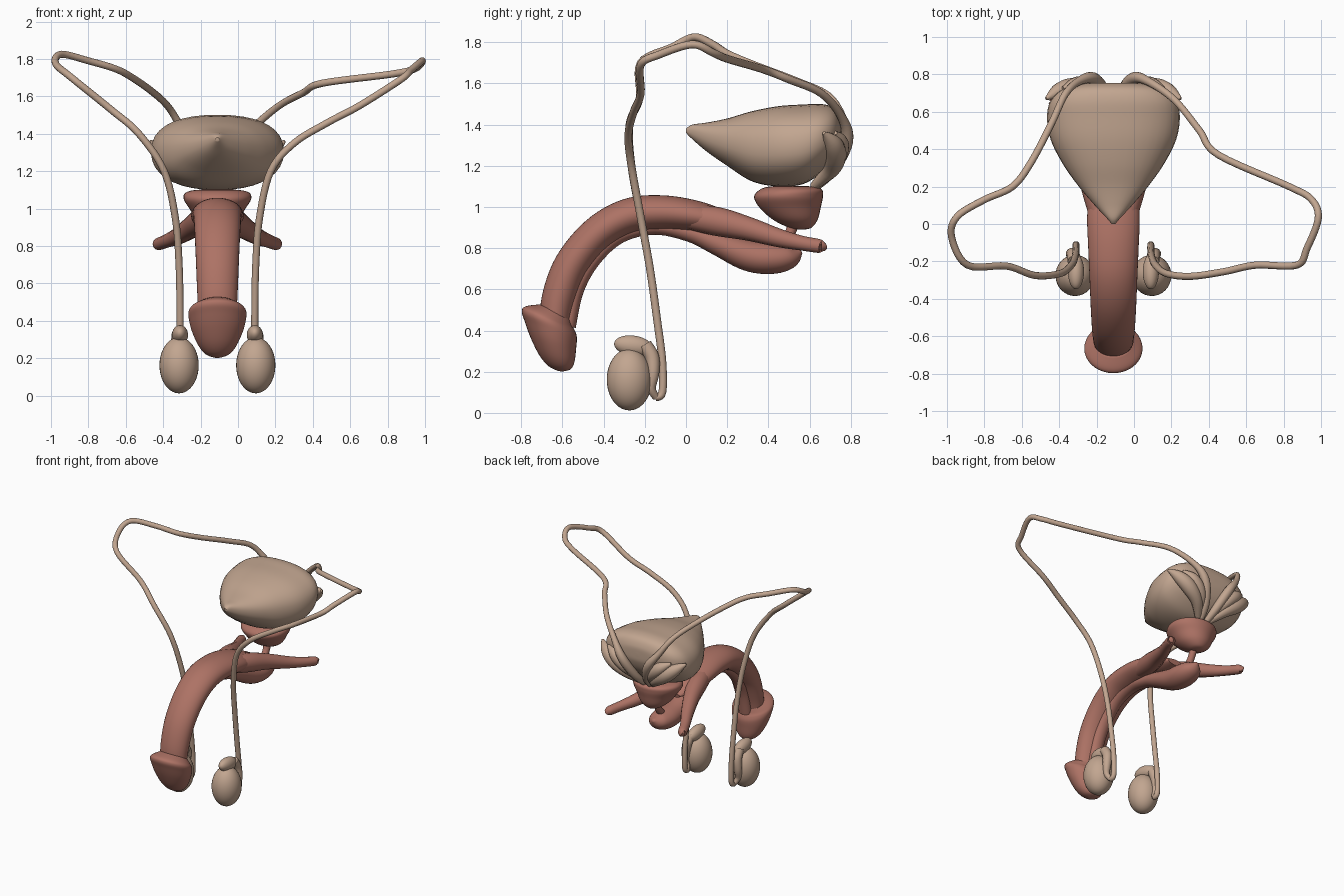
import bpy
import bmesh
from math import sin, cos, pi, atan2, radians, copysign

MID = -.11      # x of the body's symmetry plane
SIDES = (("right", -1), ("left", 1))

if "Cube" in bpy.data.objects:
    bpy.data.objects.remove(bpy.data.objects["Cube"])


def material(name, color):
    mat = bpy.data.materials.new(name)
    mat.use_nodes = True
    mat.diffuse_color = color
    mat.node_tree.nodes["Principled BSDF"].inputs["Base Color"].default_value = color
    return mat


TAN = material("tan tissue", (.54, .38, .28, 1))
RED = material("red tissue", (.42, .17, .13, 1))


def activate(obj):
    bpy.ops.object.select_all(action="DESELECT")
    obj.select_set(True)
    bpy.context.view_layer.objects.active = obj


def finish(obj, mat):
    obj.data.materials.clear()
    obj.data.materials.append(mat)
    activate(obj)
    bpy.ops.object.shade_smooth_by_angle(angle=radians(50))
    return obj


def spline(keys, steps=6):
    """Catmull-Rom interpolation of tuples of any length."""
    ext = [keys[0], *keys, keys[-1]]
    rows = []
    for a, b, c, d in zip(ext, ext[1:], ext[2:], ext[3:]):
        for i in range(steps):
            t = i / steps
            rows.append([q + .5 * t * (r - p + t * (2*p - 5*q + 4*r - s + t * (3*(q - r) + s - p)))
                         for p, q, r, s in zip(a, b, c, d)])
    return rows + [list(keys[-1])]


def loft(name, mat, keys, angles=None, power=2, sides=36):
    """Skin rings (y, z, half depth, half width) centred on the symmetry plane.

    angles gives the ring tilt at both ends; without it rings follow the path."""
    rings = spline(keys)
    last = len(rings) - 1
    bm = bmesh.new()
    loops = []
    for i, (y, z, depth, width) in enumerate(rings):
        if angles:
            tilt = radians(angles[0] + (angles[1] - angles[0]) * i / last)
        else:
            before, after = rings[max(i - 1, 0)], rings[min(i + 1, last)]
            tilt = atan2(after[1] - before[1], after[0] - before[0]) + pi / 2
        depth, width = max(depth, .003), max(width, .003)
        loop = []
        for k in range(sides):
            u, v = cos(2 * pi * k / sides), sin(2 * pi * k / sides)
            u = copysign(abs(u) ** (2 / power), u) * width
            v = copysign(abs(v) ** (2 / power), v) * depth
            loop.append(bm.verts.new((MID + u, y + v * cos(tilt), z + v * sin(tilt))))
        loops.append(loop)
    for lo, hi in zip(loops, loops[1:]):
        for k in range(sides):
            n = (k + 1) % sides
            bm.faces.new((lo[k], lo[n], hi[n], hi[k]))
    bm.faces.new(loops[0])
    bm.faces.new(loops[-1])
    bmesh.ops.recalc_face_normals(bm, faces=bm.faces)
    mesh = bpy.data.meshes.new(name)
    bm.to_mesh(mesh)
    bm.free()
    obj = bpy.data.objects.new(name, mesh)
    bpy.context.collection.objects.link(obj)
    return finish(obj, mat)


def tube(name, mat, points):
    """Round tube through (x, y, z, radius) points."""
    curve = bpy.data.curves.new(name, "CURVE")
    curve.dimensions = "3D"
    curve.bevel_depth = 1
    curve.bevel_resolution = 4
    curve.use_fill_caps = True
    line = curve.splines.new("POLY")
    rows = spline(points)
    line.points.add(len(rows) - 1)
    for point, (x, y, z, radius) in zip(line.points, rows):
        point.co = (x, y, z, 1)
        point.radius = max(radius, .004)
    obj = bpy.data.objects.new(name, curve)
    bpy.context.collection.objects.link(obj)
    activate(obj)
    bpy.ops.object.convert(target="MESH")
    return finish(bpy.context.object, mat)


def ellipsoid(name, mat, center, radii, tilt=0):
    bpy.ops.mesh.primitive_uv_sphere_add(segments=32, ring_count=20, radius=1,
                                         location=center, rotation=(tilt, 0, 0))
    obj = bpy.context.object
    obj.name = name
    obj.scale = radii
    return finish(obj, mat)


def mirrored(points, side):
    """Turn distances from the symmetry plane into x on one side."""
    return [(MID + side * p[0], *p[1:]) for p in points]


# Bladder: pointed at the front, broad and flattened at the back
loft("bladder", TAN, [
    (0, 1.37, .01, .01), (.03, 1.365, .035, .035), (.1, 1.34, .07, .1), (.2, 1.315, .115, .185),
    (.32, 1.295, .17, .27), (.45, 1.295, .195, .335), (.57, 1.305, .193, .355),
    (.66, 1.335, .165, .335), (.72, 1.36, .12, .27), (.75, 1.37, .06, .16),
    (.755, 1.37, .01, .01)], angles=(90, 90), power=2.3)

# Prostate: rounded below, flat on top
loft("prostate", RED, [
    (.56, .89, .01, .01), (.555, .9, .055, .055), (.53, .94, .11, .11), (.505, 1, .15, .15),
    (.498, 1.05, .167, .18), (.51, 1.085, .15, .17), (.51, 1.1, .1, .11),
    (.51, 1.1, .01, .01)], angles=(0, 0))

# Shaft, lower column with its bulb, and head
loft("shaft", RED, [
    (-.64, .4, .07, .1), (-.62, .55, .082, .108), (-.555, .72, .085, .115),
    (-.43, .87, .085, .122), (-.28, .955, .086, .128), (-.12, .973, .084, .135),
    (.05, .955, .075, .14), (.2, .92, .055, .12), (.32, .895, .02, .06)])
loft("lower_column", RED, [
    (-.575, .42, .04, .05), (-.535, .6, .04, .05), (-.45, .75, .04, .05),
    (-.32, .865, .04, .05), (-.15, .905, .04, .05), (.02, .875, .045, .055),
    (.15, .825, .058, .07), (.3, .765, .075, .09), (.42, .75, .075, .095),
    (.51, .76, .055, .07), (.56, .785, .01, .01)])
loft("shaft_head", RED, [
    (-.635, .49, .085, .1), (-.665, .468, .125, .14), (-.668, .445, .138, .155),
    (-.657, .405, .133, .152), (-.645, .34, .115, .135), (-.628, .265, .088, .1),
    (-.615, .22, .055, .06), (-.61, .202, .01, .01)], angles=(-26, -6))

# Urethra between prostate and bulb
tube("urethra", RED, [(MID, .53, .95, .03), (MID, .5, .86, .025), (MID, .44, .78, .03)])

# Rear legs of the shaft, spreading outwards
for label, side in SIDES:
    tube(label + "_shaft_leg", RED, mirrored([
        (.055, 0, .955, .06), (.09, .15, .93, .07), (.145, .3, .895, .058),
        (.215, .45, .85, .045), (.275, .56, .825, .036), (.315, .65, .81, .033),
        (.32, .66, .808, .02)], side))

# Testes with their cap, coiled body and tail
for label, side in SIDES:
    x = MID + side * .205
    ellipsoid(label + "_testis", TAN, (x, -.275, .162), (.105, .11, .15))
    ellipsoid(label + "_epididymis_head", TAN, (x - side * .005, -.255, .325),
              (.043, .095, .05), tilt=-.15)
    tube(label + "_epididymis_body", TAN, mirrored([
        (.21, -.2, .33, .035), (.215, -.165, .27, .035), (.225, -.16, .19, .03),
        (.22, -.168, .12, .022), (.2, -.145, .075, .018)], side))

# Seminal vesicles: two lobes on each side behind the bladder
for label, side in SIDES:
    tube(label + "_vesicle_lower_lobe", TAN, mirrored([
        (.04, .62, 1.1, .02), (.12, .7, 1.18, .042), (.21, .725, 1.25, .055),
        (.29, .71, 1.31, .045), (.36, .67, 1.36, .008)], side))
    tube(label + "_vesicle_upper_lobe", TAN, mirrored([
        (.04, .64, 1.12, .02), (.11, .73, 1.23, .04), (.19, .745, 1.31, .045),
        (.27, .725, 1.36, .01)], side))

# Seminal ducts: matching ends, individual middle bends
DUCT_START = [(.2, -.15, .075), (.2, -.115, .1), (.2, -.115, .25), (.2, -.14, .45),
              (.205, -.175, .7), (.225, -.22, .95), (.285, -.265, 1.2)]
DUCT_END = [(.19, .76, 1.43, .022), (.11, .78, 1.32, .032),
            (.05, .71, 1.18, .03), (.02, .61, 1.08, .018)]
DUCT_BENDS = {
    "right": [(-.53, -.275, 1.4), (-.68, -.225, 1.53), (-.89, -.22, 1.7), (-.975, -.07, 1.775),
              (-.945, .04, 1.825), (-.8, .13, 1.79), (-.65, .2, 1.745), (-.55, .33, 1.69),
              (-.44, .54, 1.61), (-.37, .69, 1.54)],
    "left": [(.3, -.28, 1.35), (.48, -.255, 1.46), (.65, -.22, 1.55), (.87, -.22, 1.69),
             (.925, -.13, 1.74), (.985, .03, 1.79), (.95, .13, 1.75), (.83, .2, 1.72),
             (.45, .37, 1.67), (.35, .5, 1.62), (.22, .66, 1.55)],
}
for label, side in SIDES:
    route = mirrored(DUCT_START, side) + DUCT_BENDS[label]
    tube(label + "_seminal_duct", TAN,
         [(*p, .019) for p in route] + mirrored(DUCT_END, side))
